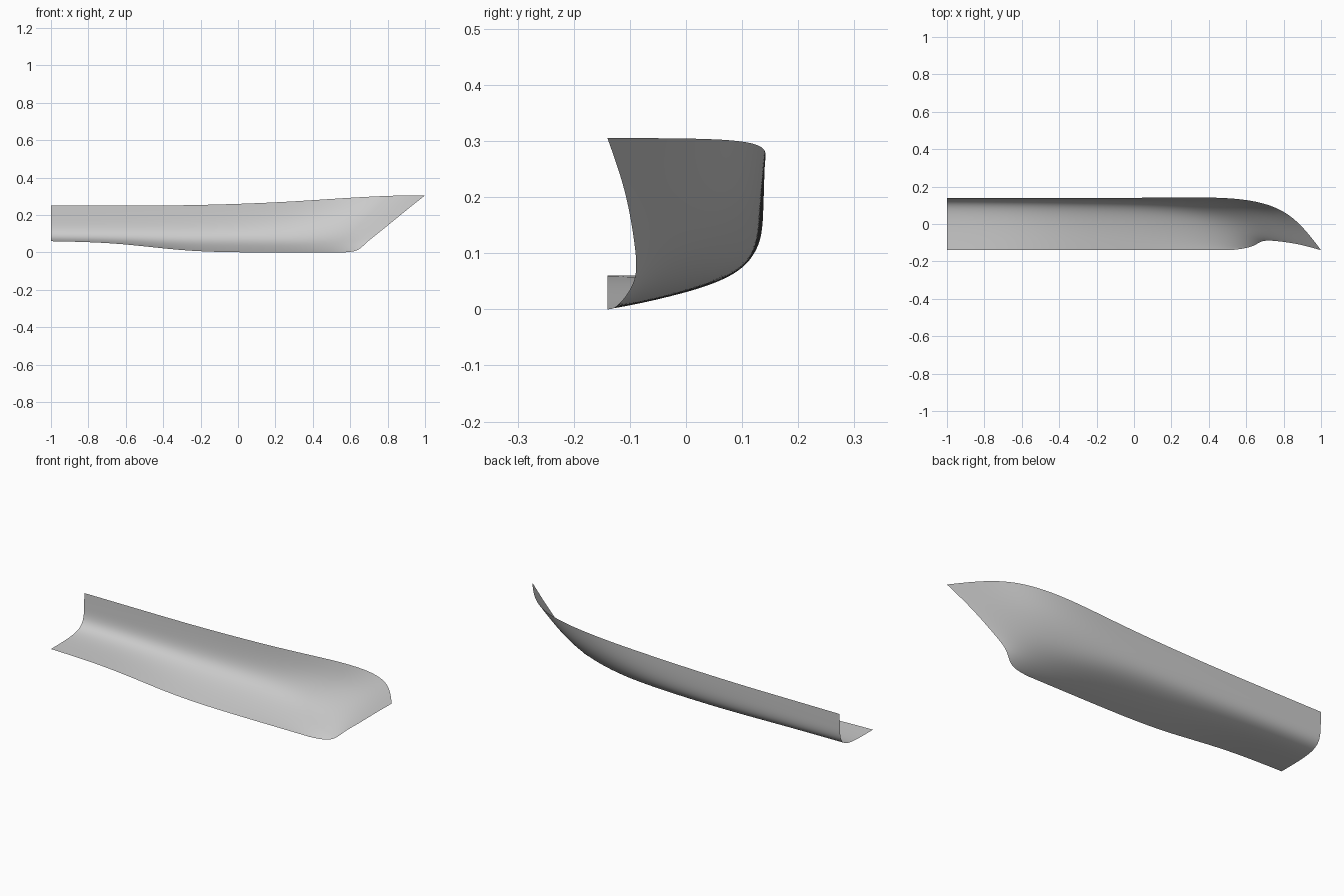
import bpy
import bmesh

# Remove the default cube only
default_cube = bpy.data.objects.get("Cube")
if default_cube:
    bpy.data.objects.remove(default_cube, do_unlink=True)


def make_material(name, colour):
    material = bpy.data.materials.new(name)
    material.use_nodes = True
    material.diffuse_color = colour
    shader = material.node_tree.nodes["Principled BSDF"]
    shader.inputs["Base Color"].default_value = colour
    return material


def build_shell(name, stations, material):
    """Bridge the station lines into a coarse cage and smooth it."""
    bm = bmesh.new()
    lines = [[bm.verts.new(point) for point in station] for station in stations]
    for aft, fore in zip(lines, lines[1:]):
        for low in range(len(aft) - 1):
            high = low + 1
            bm.faces.new((aft[low], aft[high], fore[high], fore[low]))
    # Make the outer side of the planking the front of each face
    bm.normal_update()
    if sum(face.normal.y for face in bm.faces) < 0:
        bmesh.ops.reverse_faces(bm, faces=bm.faces[:])
    for face in bm.faces:
        face.smooth = True
    mesh = bpy.data.meshes.new(name)
    bm.to_mesh(mesh)
    bm.free()
    mesh.materials.append(material)
    shell = bpy.data.objects.new(name, mesh)
    bpy.context.scene.collection.objects.link(shell)
    smoothing = shell.modifiers.new("fair_surface", 'SUBSURF')
    smoothing.levels = smoothing.render_levels = 4
    smoothing.boundary_smooth = 'PRESERVE_CORNERS'
    return shell


def upright(x, section):
    """A station whose points all share the same x."""
    return [(x, y, z) for y, z in section]


# Parallel stations of the stern: keel, floor, bilge, side, sheer
stern = [(-.14, .06), (0, .06), (.095, .07), (.135, .11), (.138, .18), (.14, .25)]
quarter = [(-.14, .053), (0, .053), (.094, .066), (.134, .108), (.138, .18), (.14, .25)]
waist = [(-.14, .007), (-.02, .024), (.085, .053), (.13, .1), (.138, .18), (.14, .25)]

# Raked stations toward the bow
middle = [(0, -.14, 0), (.03, -.04, .018), (.07, .07, .05),
          (.1, .123, .1), (.15, .137, .18), (.2, .14, .265)]
shoulder = [(.25, -.14, 0), (.3, -.075, .01), (.34, .04, .045),
            (.4, .09, .1), (.48, .13, .19), (.55, .146, .29)]
bow = [(.42, -.14, 0), (.52, -.12, .005), (.55, -.04, .045),
       (.62, .02, .1), (.72, .07, .2), (.83, .085, .305)]
stem = [(.52, -.14, 0), (.64, -.125, 0), (.68, -.085, .05),
        (.76, -.09, .11), (.88, -.106, .21), (1, -.14, .305)]

hull_grey = make_material("hull_grey", (.6, .6, .6, 1))
build_shell("half_hull",
            [upright(-1, stern), upright(-.65, quarter), upright(-.3, waist),
             middle, shoulder, bow, stem],
            hull_grey)
